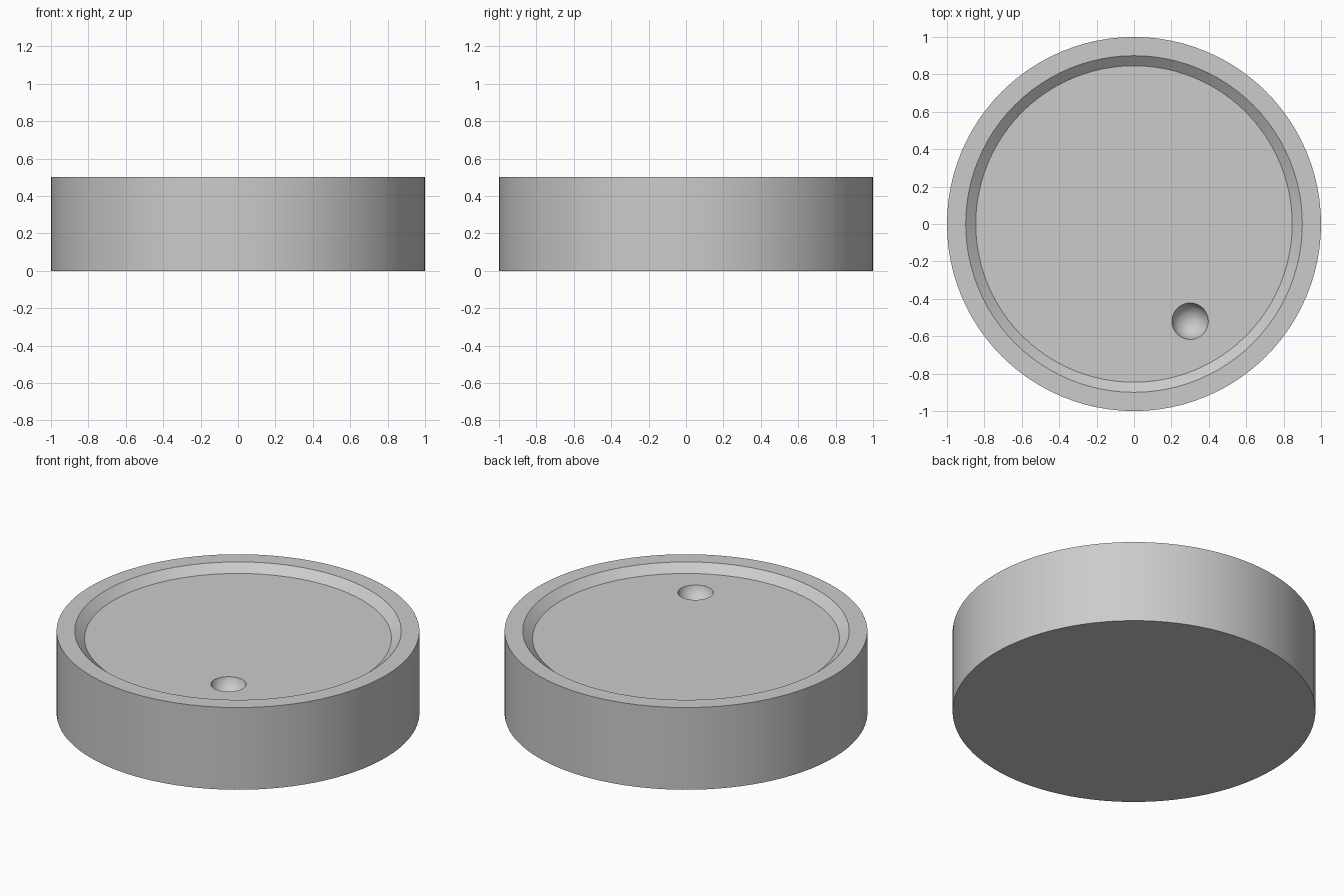
import bpy, bmesh, math

if "Cube" in bpy.data.objects:
    bpy.data.objects.remove(bpy.data.objects["Cube"])

SEG = 96
FLOOR = 0.455  # height of the recessed top face

# Dial body: stacked rings for the wall, flat rim and sloped recess
rings = [(1.0, 0.0), (1.0, 0.5), (0.9, 0.5), (0.846, FLOOR)]
bm = bmesh.new()
loops = []
for r, z in rings:
    loops.append([bm.verts.new((r * math.cos(2 * math.pi * i / SEG),
                                r * math.sin(2 * math.pi * i / SEG), z))
                  for i in range(SEG)])
for a, b in zip(loops, loops[1:]):
    for i in range(SEG):
        j = (i + 1) % SEG
        bm.faces.new((a[i], a[j], b[j], b[i]))
bm.faces.new(loops[0][::-1])
bm.faces.new(loops[-1])
mesh = bpy.data.meshes.new("knob_body")
bm.to_mesh(mesh)
bm.free()
body = bpy.data.objects.new("knob_body", mesh)
bpy.context.collection.objects.link(body)

# Round finger dimple cut into the recessed face
a = math.radians(-60)
bpy.ops.mesh.primitive_uv_sphere_add(
    segments=48, ring_count=24, radius=0.1,
    location=(0.6 * math.cos(a), 0.6 * math.sin(a), FLOOR + 0.022))
cutter = bpy.context.object
cutter.name = "dimple_cutter"

cut = body.modifiers.new("dimple", 'BOOLEAN')
cut.operation = 'DIFFERENCE'
cut.solver = 'EXACT'
cut.object = cutter

bpy.ops.object.select_all(action='DESELECT')
body.select_set(True)
bpy.context.view_layer.objects.active = body
bpy.ops.object.modifier_apply(modifier=cut.name)
bpy.data.objects.remove(cutter, do_unlink=True)

bpy.ops.object.shade_smooth_by_angle(angle=math.radians(30))
